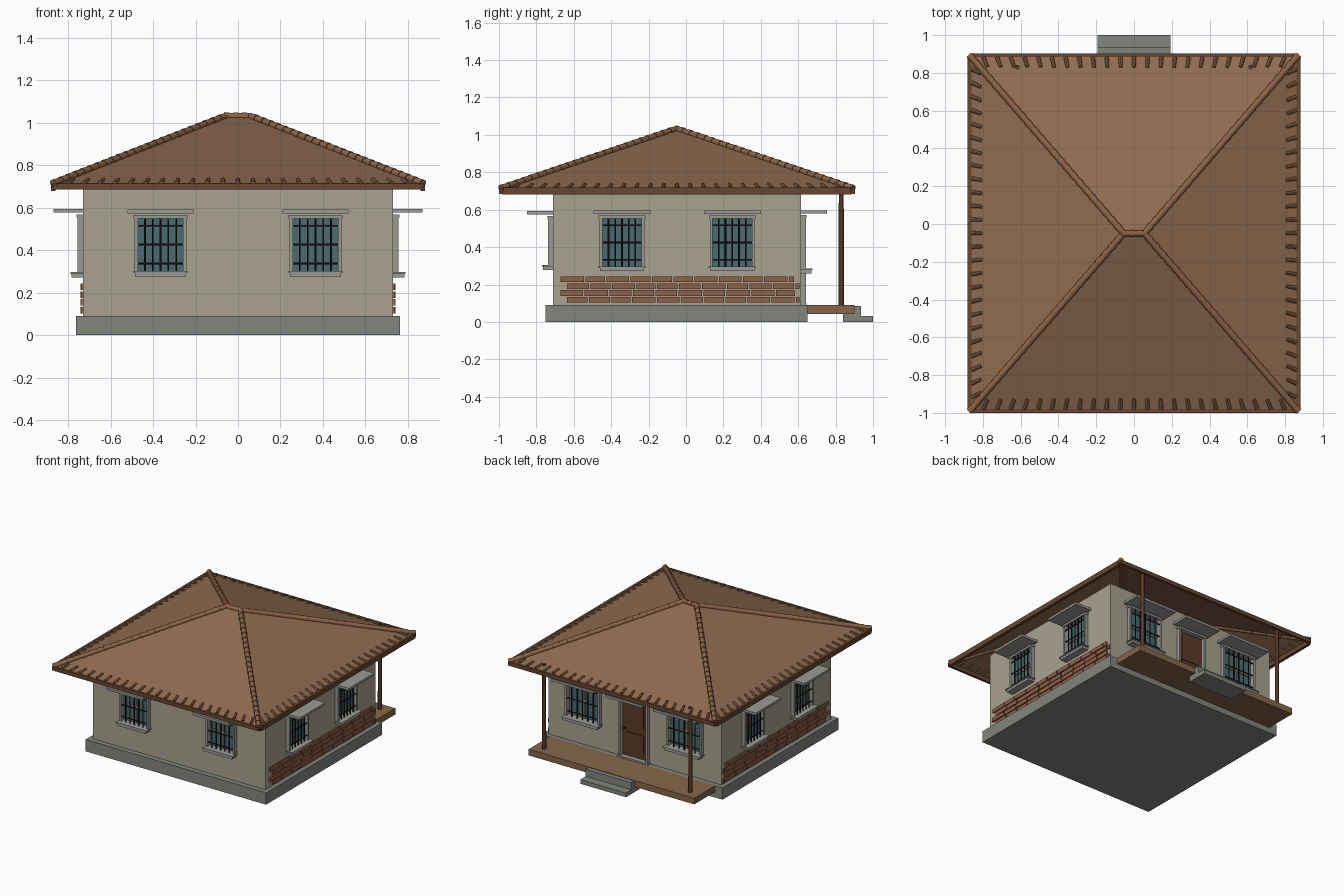
import bpy, bmesh, random
from math import radians
from mathutils import Matrix, Vector

if "Cube" in bpy.data.objects:
    bpy.data.objects.remove(bpy.data.objects["Cube"])

random.seed(4)
COL = dict(stone=(.50, .52, .49), wall=(.66, .63, .56), roof=(.56, .42, .32), tile=(.55, .39, .28),
           fascia=(.40, .28, .20), deck=(.52, .40, .30), post=(.34, .23, .16), door=(.36, .24, .17),
           glass=(.30, .42, .44), iron=(.13, .13, .13), brick=(.56, .38, .29), trim=(.60, .60, .58))
MATS = {}
for k, c in COL.items():
    MATS[k] = bpy.data.materials.new(k)
    MATS[k].diffuse_color = (*[v ** 2.2 for v in c], 1)


class Part:
    """Collects boxes and rods into one object."""
    def __init__(self, name, mat):
        self.name, self.mat, self.bm = name, mat, bmesh.new()

    def box(self, x0, x1, y0, y1, z0, z1, M=Matrix()):
        m = M @ Matrix.Translation(((x0 + x1) / 2, (y0 + y1) / 2, (z0 + z1) / 2))
        m = m @ Matrix.Diagonal((abs(x1 - x0), abs(y1 - y0), abs(z1 - z0), 1))
        bmesh.ops.create_cube(self.bm, size=1, matrix=m)

    def rod(self, a, b, r1, r2, n=10, M=Matrix()):
        a, b = M @ Vector(a), M @ Vector(b)
        q = (b - a).to_track_quat('Z', 'Y').to_matrix().to_4x4()
        bmesh.ops.create_cone(self.bm, cap_ends=True, segments=n, radius1=r1, radius2=r2,
                              depth=(b - a).length, matrix=Matrix.Translation((a + b) / 2) @ q)

    def done(self, smooth=False):
        me = bpy.data.meshes.new(self.name)
        self.bm.to_mesh(me)
        self.bm.free()
        me.materials.append(MATS[self.mat])
        ob = bpy.data.objects.new(self.name, me)
        bpy.context.collection.objects.link(ob)
        if smooth:
            bpy.context.view_layer.objects.active = ob
            ob.select_set(True)
            bpy.ops.object.shade_smooth_by_angle(angle=radians(40))
            ob.select_set(False)


# foundation, deck and steps
p = Part("foundation", "stone")
p.box(-.763, .763, -.75, .65, 0, .09)
p.done()
p = Part("porch_deck", "deck")
p.box(-.70, .70, .645, .90, .043, .09)
p.done()
p = Part("porch_steps", "stone")
p.box(-.193, .193, .84, .935, 0, .086)
p.box(-.193, .193, .935, 1.0, 0, .032)
p.done()
p = Part("porch_posts", "post")
for x in (-.618, .618):
    p.rod((x, .83, .09), (x, .83, .74), .015, .013, 12)
p.done(True)

# walls with openings, each laid out in a local frame whose outside is -y
YC, HX, HY, T, Z0, Z1 = -.0475, .73, .6625, .03, .09, .70
walls, trim = Part("walls", "wall"), Part("window_surrounds", "trim")
awn, glass = Part("awnings", "trim"), Part("window_glass", "glass")
bars, door = Part("window_bars", "iron"), Part("door", "door")
mullions = Part("window_mullions", "trim")


def window(M, u, w, z0, z1):
    h = w / 2
    glass.box(u - h, u + h, .012, .018, z0, z1, M)
    mullions.box(u - .005, u + .005, .004, .012, z0, z1, M)
    mullions.box(u - h, u + h, .004, .012, (z0 + z1) / 2 - .005, (z0 + z1) / 2 + .005, M)
    trim.box(u - h - .01, u + h + .01, -.055, .01, z0 - .026, z0 - .008, M)
    trim.box(u - h - .02, u + h + .02, -.06, .0, z0 - .008, z0, M)
    for i in range(1, 6):
        x = u - h + w * i / 6
        bars.rod((x, -.02, z0), (x, -.02, z1), .0045, .0045, 6, M)
    for i in (.14, .5, .86):
        z = z0 + (z1 - z0) * i
        bars.rod((u - h, -.02, z), (u + h, -.02, z), .0045, .0045, 6, M)


def opening(M, u, w, z0, z1):
    h = w / 2
    walls.box(u - h, u + h, 0, T, z1, Z1, M)
    if z0 > Z0:
        walls.box(u - h, u + h, 0, T, Z0, z0, M)
        window(M, u, w, z0, z1)
    else:
        door.box(u - h, u + h, .005, .02, Z0, z1, M)
        for a, b in ((.12, .42), (.52, .92)):
            door.box(u - h * .65, u + h * .65, -.001, .006, Z0 + (z1 - Z0) * a, Z0 + (z1 - Z0) * b, M)
        bars.rod((u - h * .8, .005, .31), (u - h * .8, -.015, .31), .007, .007, 8, M)
        trim.box(u - h - .02, u + h + .02, -.03, .01, Z0, Z0 + .012, M)
    # side jambs, head moulding and flat awning
    for s in (-1, 1):
        trim.box(u + s * (h - .003), u + s * (h + .012), -.027, .01, z0, z1, M)
    trim.box(u - h - .018, u + h + .018, -.03, .01, z1, z1 + .016, M)
    awn.box(u - h - .045, u + h + .045, -.14, .01, z1 + .024, z1 + .042, M)


def wall(angle, dist, half, openings):
    M = Matrix.Translation((0, YC, 0)) @ Matrix.Rotation(radians(angle), 4, 'Z') @ Matrix.Translation((0, -dist, 0))
    edge = -half
    for u, w, z0, z1 in openings:
        walls.box(edge, u - w / 2, 0, T, Z0, Z1, M)
        opening(M, u, w, z0, z1)
        edge = u + w / 2
    walls.box(edge, half, 0, T, Z0, Z1, M)


wall(0, HY, HX, [(s * .365, .22, .303, .55) for s in (-1, 1)])
for a in (90, -90):
    wall(a, HX, HY - T, [(s * .295, .215, .297, .553) for s in (-1, 1)])
wall(180, HY, HX, [(-.43, .27, .285, .555), (0, .22, Z0, .555), (.43, .27, .285, .555)])
for q in (walls, trim, awn, glass, mullions, door):
    q.done()
bars.done(True)

# brick courses on both side walls
p = Part("side_bricks", "brick")
for row in range(4):
    y, z = (-.635 if row % 2 == 0 else -.67), .103 + row * .0365
    end = .59 if row % 2 else .615
    if row == 3:
        end = .585
    while y < end - .02:
        y1 = min(y + random.uniform(.11, .135), end)
        d = random.uniform(.008, .013)
        for s in (-1, 1):
            p.box(s * .725, s * (HX + d), y, y1 - .008, z, z + .03)
        y = y1
p.done()

# hip roof sheet: open underneath
EX, Y0, Y1, ZE, ZR, RX, RY = .87, -.99, .893, .71, 1.03, .055, -.05
p = Part("hip_roof", "roof")
c = [p.bm.verts.new(v) for v in ((-EX, Y0, ZE), (EX, Y0, ZE), (EX, Y1, ZE), (-EX, Y1, ZE))]
r = [p.bm.verts.new((s * RX, RY, ZR)) for s in (-1, 1)]
for f in ((c[0], c[1], r[1], r[0]), (c[1], c[2], r[1]), (c[2], c[3], r[0], r[1]), (c[3], c[0], r[0])):
    p.bm.faces.new(f)
p.done()

# fascia boards round the eaves
p = Part("fascia_boards", "fascia")
for s in (-1, 1):
    p.box(s * .86, s * .882, Y0 + .01, Y1 - .01, .68, .718)
p.box(-.872, .872, -1.0, -.98, .685, .715)
p.box(-.872, .872, .883, .903, .685, .715)
p.done()

# overlapping cap tiles along hips and ridge
p = Part("ridge_tiles", "tile")


def caps(a, b, n):
    a, b = Vector(a), Vector(b)
    for i in range(n):
        p.rod(a.lerp(b, i / n), a.lerp(b, min((i + 1.15) / n, 1.0)), .020, .015)


for sx in (-1, 1):
    for y in (Y0, Y1):
        caps((sx * EX, y, ZE + .004), (sx * RX, RY, ZR + .002), 24)
caps((-RX - .01, RY, ZR), (RX + .01, RY, ZR), 3)
p.done(True)

# short tile ends fanned along the eaves
p = Part("eave_tiles", "tile")


def eave_tile(x, y, inward, slope):
    d = Vector(inward).normalized() * .055
    a = Vector((x, y, ZE + .006))
    p.rod(a, a + Vector((d.x, d.y, .055 * slope)), .011, .009, 8)


NX, NY = 24, 26
for i in range(1, NX):
    x = -EX + 2 * EX * i / NX
    for y, s in ((Y0 + .01, 1), (Y1 - .01, -1)):
        eave_tile(x, y, (-x * .5, s * .94, 0), .33)
for i in range(1, NY):
    y = Y0 + (Y1 - Y0) * i / NY
    for s in (-1, 1):
        eave_tile(s * (EX - .01), y, (-s * .87, (RY - y) * .5, 0), .37)
p.done(True)

for m in bpy.data.materials:
    if m.users and not m.is_grease_pencil:
        m.use_nodes = True
        m.node_tree.nodes["Principled BSDF"].inputs["Base Color"].default_value = m.diffuse_color
